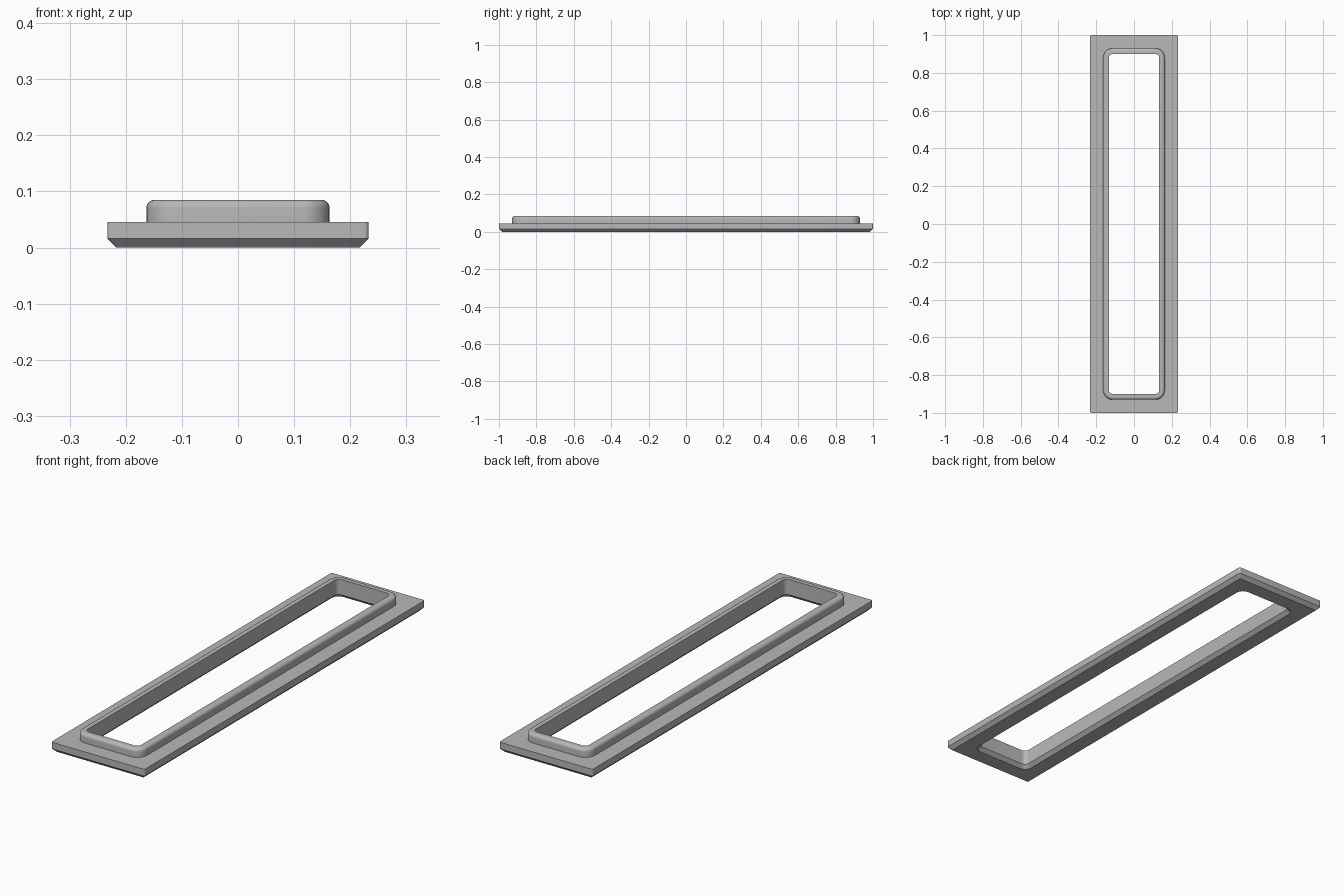
import bpy, bmesh
from math import sin, cos, pi, radians

cube = bpy.data.objects.get("Cube")
if cube:
    bpy.data.objects.remove(cube, do_unlink=True)

grey = bpy.data.materials.new("plain_grey")
grey.use_nodes = True
colour = (0.48, 0.48, 0.48, 1)
grey.diffuse_color = colour
grey.node_tree.nodes["Principled BSDF"].inputs["Base Color"].default_value = colour

STEPS = 8  # segments per rounded corner


def ring(bm, hx, hy, r, z):
    """Rounded rectangle with half sizes hx, hy and corner radius r."""
    verts = []
    for k, (sx, sy) in enumerate([(1, 1), (-1, 1), (-1, -1), (1, -1)]):
        for i in range(STEPS + 1):
            a = (k + i / STEPS) * pi / 2
            verts.append(bm.verts.new((sx * (hx - r) + r * cos(a),
                                       sy * (hy - r) + r * sin(a), z)))
    return verts


# Opening, flange and raised lip sizes
IN_X, IN_Y, IN_R = 0.133, 0.9, 0.02
OUT_X, OUT_Y, OUT_R = 0.233, 1.0, 0.008
LIP, CHAMFER, ROUND = 0.03, 0.016, 0.014
FLANGE_Z, TOP_Z = 0.046, 0.085


def inner(bm, offset, z):
    return ring(bm, IN_X + offset, IN_Y + offset, IN_R + offset, z)


def outer(bm, inset, z):
    return ring(bm, OUT_X - inset, OUT_Y - inset, OUT_R - inset * 0.4, z)


# Cross-section swept round the frame, from the underside out, up and back in
bm = bmesh.new()
rings = [inner(bm, CHAMFER, 0), outer(bm, CHAMFER, 0), outer(bm, 0, CHAMFER),
         outer(bm, 0, FLANGE_Z), inner(bm, LIP, FLANGE_Z)]
for i in range(7):
    a = i / 6 * pi / 2
    rings.append(inner(bm, LIP - ROUND + ROUND * cos(a), TOP_Z - ROUND + ROUND * sin(a)))
rings += [inner(bm, 0, TOP_Z), inner(bm, 0, CHAMFER)]

for lower, upper in zip(rings, rings[1:] + rings[:1]):
    n = len(lower)
    for i in range(n):
        j = (i + 1) % n
        bm.faces.new((lower[i], lower[j], upper[j], upper[i]))
bmesh.ops.recalc_face_normals(bm, faces=bm.faces)

mesh = bpy.data.meshes.new("rectangular_frame")
bm.to_mesh(mesh)
bm.free()
mesh.materials.append(grey)
frame = bpy.data.objects.new("rectangular_frame", mesh)
bpy.context.collection.objects.link(frame)

# Smooth the rounded corners and keep the chamfers crisp
bpy.ops.object.select_all(action='DESELECT')
frame.select_set(True)
bpy.context.view_layer.objects.active = frame
bpy.ops.object.shade_smooth_by_angle(angle=radians(30))
